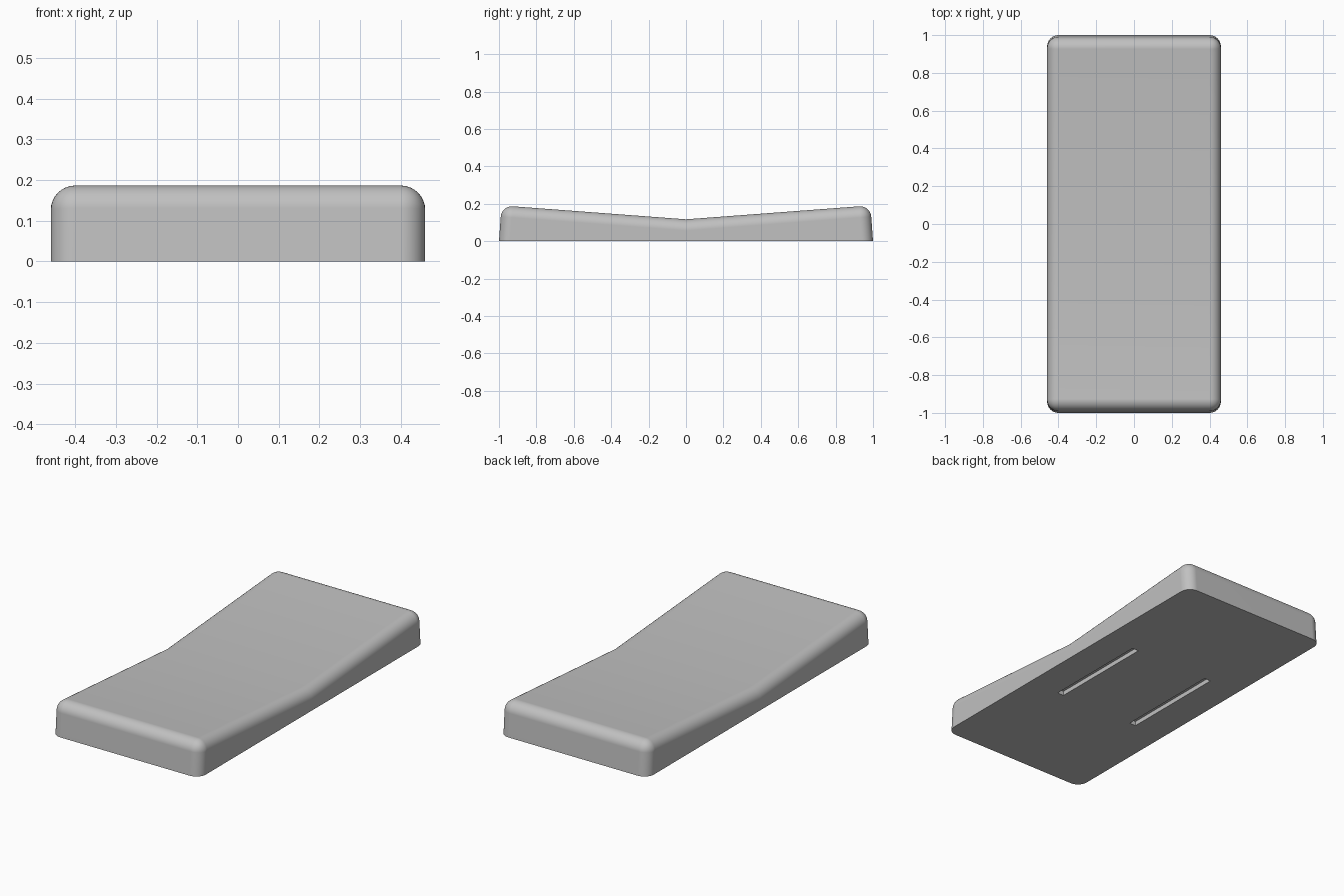
import bpy, bmesh
from mathutils import Matrix

default = bpy.data.objects.get("Cube")
if default:
    bpy.data.objects.remove(default, do_unlink=True)

HALF_W, RADIUS = 0.46, 0.06
SLOT_X, SLOT_W, SLOT_LEN, SLOT_DEPTH = 0.25, 0.04, 0.62, 0.025


def make_material(name, rgb):
    mat = bpy.data.materials.new(name)
    mat.use_nodes = True
    color = (*rgb, 1)
    mat.diffuse_color = color
    mat.node_tree.nodes["Principled BSDF"].inputs["Base Color"].default_value = color
    return mat


def make_object(name, bm, mat):
    mesh = bpy.data.meshes.new(name)
    bmesh.ops.recalc_face_normals(bm, faces=bm.faces)
    bm.to_mesh(mesh)
    bm.free()
    mesh.materials.append(mat)
    obj = bpy.data.objects.new(name, mesh)
    bpy.context.collection.objects.link(obj)
    return obj


grey = make_material("light grey", (0.53, 0.53, 0.53))

# Dished pad: side profile with a shallow V top, extruded across the width
half = [(1, 0), (0.986, 0.191)]
profile = half + [(0, 0.117)] + [(-y, z) for y, z in reversed(half)]
bm = bmesh.new()
face = bm.faces.new([bm.verts.new((-HALF_W, y, z)) for y, z in profile])
extruded = bmesh.ops.extrude_face_region(bm, geom=[face])["geom"]
bmesh.ops.translate(bm, vec=(2 * HALF_W, 0, 0),
                    verts=[v for v in extruded if isinstance(v, bmesh.types.BMVert)])

# Round the top rim and the upright corners; leave the base and centre fold
bm.normal_update()
rim = []
for e in bm.edges:
    a, b = (v.co for v in e.verts)
    on_base = a.z < 0.01 and b.z < 0.01
    on_fold = abs(a.y) < 0.01 and abs(b.y) < 0.01
    if not on_base and not on_fold:
        rim.append(e)
bmesh.ops.bevel(bm, geom=rim, offset=RADIUS, segments=8, profile=0.5,
                affect='EDGES', clamp_overlap=True)
pad = make_object("pad", bm, grey)

# Two narrow recesses in the underside
bm = bmesh.new()
for side in (-1, 1):
    bmesh.ops.create_cube(bm, size=1, matrix=Matrix.Translation((side * SLOT_X, 0, 0))
                          @ Matrix.Diagonal((SLOT_W, SLOT_LEN, 2 * SLOT_DEPTH, 1)))
cutter = make_object("slot_cutter", bm, grey)
cut = pad.modifiers.new("slots", 'BOOLEAN')
cut.operation, cut.solver, cut.object = 'DIFFERENCE', 'EXACT', cutter

bpy.ops.object.select_all(action='DESELECT')
pad.select_set(True)
bpy.context.view_layer.objects.active = pad
bpy.ops.object.modifier_apply(modifier=cut.name)
bpy.data.objects.remove(cutter, do_unlink=True)

# Smooth rounding with crisp base and slot edges
bpy.ops.object.shade_smooth_by_angle()
weighted = pad.modifiers.new("weighted_normals", 'WEIGHTED_NORMAL')
weighted.keep_sharp = True
